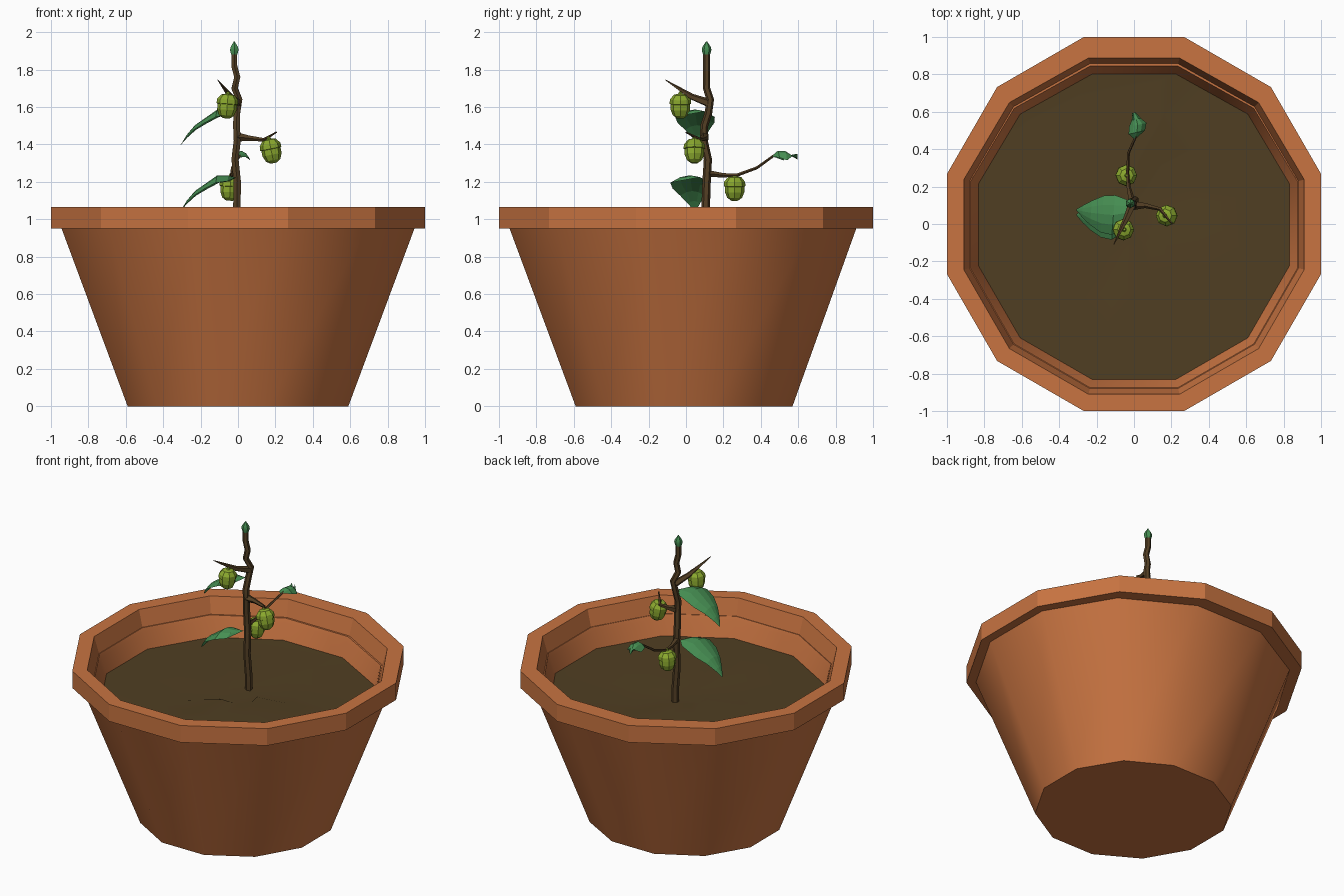
import bpy, bmesh, math, random
from mathutils import Vector, Matrix

random.seed(4)
cube = bpy.data.objects.get("Cube")
if cube:
    bpy.data.objects.remove(cube, do_unlink=True)


def material(name, rgb):
    m = bpy.data.materials.new(name)
    m.use_nodes = True
    m.diffuse_color = (*rgb, 1)
    bsdf = next(n for n in m.node_tree.nodes if n.type == 'BSDF_PRINCIPLED')
    bsdf.inputs["Base Color"].default_value = (*rgb, 1)
    bsdf.inputs["Roughness"].default_value = 0.8
    return m


TERRACOTTA = material("terracotta", (0.578, 0.174, 0.053))
SOIL = material("soil brown", (0.080, 0.049, 0.016))
BARK = material("bark brown", (0.088, 0.050, 0.018))
LEAF = material("leaf green", (0.061, 0.270, 0.085))
FRUIT = material("lime green", (0.260, 0.400, 0.028))


def loft(name, rings, mat, closed=True, cap_start=False, cap_end=False,
         loop=False, smooth=None, recalc=True):
    """Skin a list of point rings into one mesh object."""
    bm = bmesh.new()
    vs = [[bm.verts.new(p) for p in r] for r in rings]
    n = len(vs[0])
    pairs = list(zip(vs, vs[1:])) + ([(vs[-1], vs[0])] if loop else [])
    for a, b in pairs:
        for i in range(n if closed else n - 1):
            j = (i + 1) % n
            bm.faces.new((a[i], a[j], b[j], b[i]))
    if cap_start:
        bm.faces.new(vs[0][::-1])
    if cap_end:
        bm.faces.new(vs[-1])
    bmesh.ops.remove_doubles(bm, verts=bm.verts, dist=1e-5)
    if recalc:
        bmesh.ops.recalc_face_normals(bm, faces=bm.faces)
    me = bpy.data.meshes.new(name)
    bm.to_mesh(me)
    bm.free()
    me.materials.append(mat)
    ob = bpy.data.objects.new(name, me)
    bpy.context.collection.objects.link(ob)
    if smooth:
        bpy.ops.object.select_all(action='DESELECT')
        ob.select_set(True)
        bpy.context.view_layer.objects.active = ob
        bpy.ops.object.shade_smooth_by_angle(angle=math.radians(smooth))
    return ob


def twelve(apothem, z, back=1.0):
    """Twelve-sided ring with flats facing the axes; back squeezes the +y half."""
    r = apothem / math.cos(math.pi / 12)
    pts = []
    for k in range(12):
        a = math.radians(15 + 30 * k)
        y = r * math.sin(a)
        pts.append((r * math.cos(a), y * back if y > 0 else y, z))
    return pts


def tube(name, path, radii, mat, sides=6):
    path = [Vector(p) for p in path]
    rings = []
    for i, p in enumerate(path):
        t = (path[min(i + 1, len(path) - 1)] - path[max(i - 1, 0)]).normalized()
        ref = Vector((1, 0, 0)) if abs(t.z) > 0.7 else Vector((0, 0, 1))
        u = t.cross(ref).normalized()
        v = t.cross(u)
        rings.append([p + radii[i] * (u * math.cos(a) + v * math.sin(a))
                      for a in (2 * math.pi * k / sides for k in range(sides))])
    return loft(name, rings, mat, cap_start=True, cap_end=True, smooth=40)


# Pot: tapered body with inner wall, and a flat-sided rim
body = [(0.59, 0), (0.945, 0.955), (0.875, 0.955), (0.865, 0.93), (0.83, 0.82), (0.77, 0.66)]
loft("pot_body", [twelve(r, z, 0.965) for r, z in body], TERRACOTTA,
     cap_start=True, cap_end=True, smooth=40)
rim = [((0.93, 0.95), 0.965), ((1.0, 0.95), 1), ((1.0, 1.065), 1),
       ((0.91, 1.065), 0.975), ((0.878, 0.95), 0.975)]
loft("pot_rim", [twelve(r, z, b) for (r, z), b in rim], TERRACOTTA, loop=True)

# Soil: gently uneven disc
rings = []
for r, z in [(0.835, 0.825), (0.6, 0.825), (0.35, 0.82), (0.12, 0.815)]:
    rings.append([(x, y, h + (random.uniform(-0.012, 0.012) if r < 0.8 else 0))
                  for x, y, h in twelve(r, z, 0.975)])
soil = loft("soil", rings, SOIL, cap_end=True, smooth=40, recalc=False)

# Crooked main stem with a bud on top
stem = [(0, .115, .75), (.004, .11, .9), (-.006, .105, 1.06), (-.004, .11, 1.2),
        (-.016, .117, 1.32), (-.004, .095, 1.42), (-.008, .098, 1.5), (-.006, .12, 1.57),
        (.006, .13, 1.64), (-.018, .11, 1.7), (-.004, .11, 1.76), (-.02, .11, 1.82),
        (-.02, .11, 1.9)]
tube("stem", stem, [0.024 - 0.0005 * i for i in range(len(stem))], BARK)
tube("bud", [(-.02, .11, 1.88), (-.02, .11, 1.905), (-.02, .11, 1.92), (-.02, .11, 1.95)],
     [0.019, 0.026, 0.023, 0.003], LEAF)

# Side branches
tube("front_twig", [(0, .125, 1.62), (-.04, .03, 1.655), (-.108, -.11, 1.745)],
     [0.024, 0.017, 0.002], BARK, 5)
tube("left_twig", [(-.005, .1, 1.44), (.06, .1, 1.433), (.14, .08, 1.425), (.205, 0, 1.465)],
     [0.026, 0.015, 0.010, 0.004], BARK, 5)
tube("back_twig", [(-.01, .11, 1.245), (-.03, .2, 1.235), (-.035, .27, 1.235),
                   (-.03, .38, 1.275), (.01, .47, 1.34), (.015, .5, 1.35)],
     [0.02, 0.012, 0.009, 0.008, 0.007, 0.004], BARK, 5)


# Fruit: eight-sided pod with a wider cap at the top
def fruit(name, centre, tilt):
    profile = [(0.006, 0.078), (0.012, 0.066), (0.036, 0.060), (0.056, 0.035), (0.058, 0.012),
               (0.052, 0.010), (0.052, -0.02), (0.040, -0.05), (0.018, -0.066)]
    m = (Matrix.Translation(centre) @ Matrix.Rotation(tilt[0], 4, 'X')
         @ Matrix.Rotation(tilt[1], 4, 'Y'))
    rings = [[m @ Vector((r * math.cos(k * math.pi / 4), r * math.sin(k * math.pi / 4), z))
              for k in range(8)] for r, z in profile]
    loft(name, rings, FRUIT, cap_start=True, cap_end=True)


fruit("front_fruit", (-.058, -.03, 1.605), (0, 0.08))
fruit("left_fruit", (.178, .045, 1.365), (0, -0.2))
fruit("back_fruit", (-.042, .26, 1.165), (0, 0.05))


# Leaves: folded blades, each station is (midrib point, half width, edge drop)
def leaf(name, stations, side):
    side = Vector(side)
    rings = []
    for p, w, drop in stations:
        p = Vector(p)
        down = Vector((0, 0, -drop))
        rings.append([p - side * w + down, p - side * w * 0.5 + down * 0.25, p,
                      p + side * w * 0.5 + down * 0.25, p + side * w + down])
    loft(name, rings, LEAF, closed=False)


for name, dz, dy in (("upper_leaf", 0, 0.008), ("lower_leaf", -0.352, -0.018)):
    y = 0.04 + dy
    leaf(name, [((-.012, y + .05, 1.575 + dz), .006, 0),
                ((-.05, y + .01, 1.585 + dz), .075, .030),
                ((-.11, y, 1.587 + dz), .106, .040),
                ((-.17, y + .005, 1.545 + dz), .098, .030),
                ((-.23, y + .012, 1.503 + dz), .065, .025),
                ((-.275, y + .02, 1.45 + dz), .032, .015),
                ((-.308, y + .028, 1.395 + dz), .003, 0)], (0.08, 1, 0))

leaf("back_leaf", [((.005, .455, 1.335), .004, 0),
                   ((.015, .49, 1.365), .045, .035),
                   ((.02, .53, 1.365), .048, .05),
                   ((.012, .56, 1.345), .025, .01),
                   ((0, .595, 1.32), .01, -.03)], (0.97, 0.22, 0))
